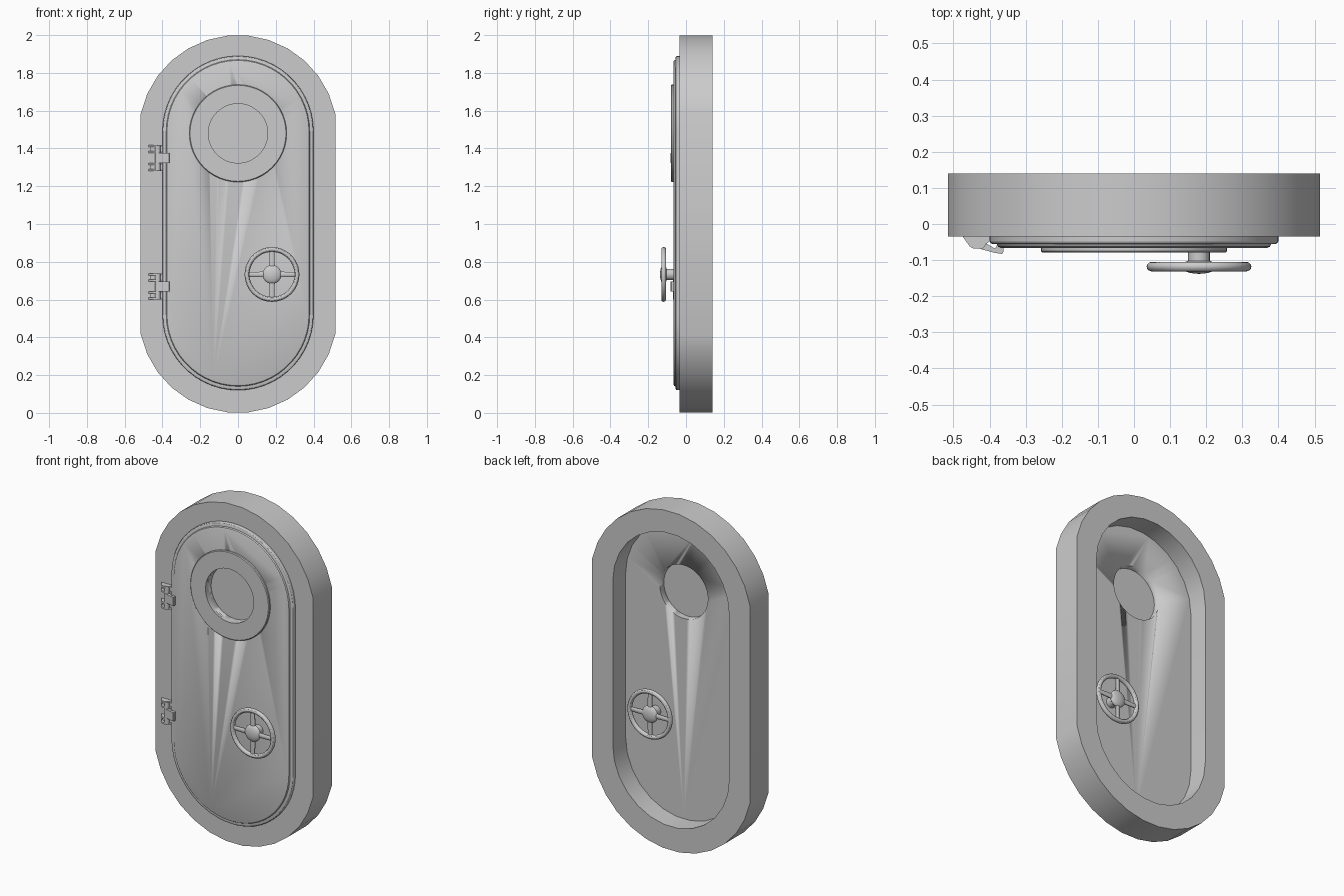
import bpy, bmesh, math
from mathutils import Matrix, Vector

if "Cube" in bpy.data.objects:
    bpy.data.objects.remove(bpy.data.objects["Cube"])

steel = bpy.data.materials.new("grey_steel")
steel.diffuse_color = (0.6, 0.6, 0.6, 1)
steel.use_nodes = True
steel.node_tree.nodes["Principled BSDF"].inputs["Base Color"].default_value = steel.diffuse_color


def finish(name, bm, angle=30):
    bmesh.ops.recalc_face_normals(bm, faces=bm.faces)
    me = bpy.data.meshes.new(name)
    bm.to_mesh(me)
    bm.free()
    ob = bpy.data.objects.new(name, me)
    bpy.context.collection.objects.link(ob)
    me.materials.append(steel)
    bpy.ops.object.select_all(action='DESELECT')
    ob.select_set(True)
    bpy.context.view_layer.objects.active = ob
    bpy.ops.object.shade_smooth_by_angle(angle=math.radians(angle))
    return ob


def outline(hw, half_h, r, y, k, cz):
    """Rounded-end outline: two arcs of radius r clipped at half width hw."""
    a = math.acos(min(1, hw / r))
    arc = [a + (math.pi - 2 * a) * i / k for i in range(k + 1)]
    top = [Vector((r * math.cos(t), y, cz + half_h - r + r * math.sin(t))) for t in arc]
    return top + [Vector((-p.x, y, 2 * cz - p.z)) for p in top]


def loft(bm, rings, closed=False, caps=False):
    vs = [[bm.verts.new(p) for p in ring] for ring in rings]
    n = len(vs[0])
    pairs = list(zip(vs, vs[1:])) + ([(vs[-1], vs[0])] if closed else [])
    for a, b in pairs:
        for i in range(n):
            j = (i + 1) % n
            bm.faces.new((a[i], a[j], b[j], b[i]))
    if caps:
        bm.faces.new(vs[0])
        bm.faces.new(vs[-1])


def circle(x, z, r, y, n=48):
    return [Vector((x + r * math.cos(2 * math.pi * i / n), y,
                    z + r * math.sin(2 * math.pi * i / n))) for i in range(n)]


def turned(name, x, z, profile, closed=False, caps=False, n=48):
    bm = bmesh.new()
    loft(bm, [circle(x, z, r, y, n) for r, y in profile], closed, caps)
    return finish(name, bm)


def prism(bm, pts, z0, z1):
    """Plan-view (x, y) polygon extruded between two heights."""
    loft(bm, [[Vector((x, y, z)) for x, y in pts] for z in (z0, z1)], caps=True)


# Frame
bm = bmesh.new()
loft(bm, [outline(0.515, 1.0, 0.527, -0.035, 13, 1.0),
          outline(0.515, 1.0, 0.527, 0.14, 13, 1.0),
          outline(0.38, 0.865, 0.38, 0.14, 13, 1.005),
          outline(0.38, 0.865, 0.38, -0.035, 13, 1.005)], closed=True)
finish("frame", bm)

# Door slab with a stepped, rounded rim overlapping the frame
bm = bmesh.new()
section = [(0.02, 0.02), (0.02, -0.034), (0, -0.034), (0, -0.048), (0.003, -0.053),
           (0.009, -0.056), (0.02, -0.056), (0.024, -0.063), (0.031, -0.066)]
loft(bm, [outline(0.4 - d, 0.885 - d, 0.4 - d, y, 26, 1.005) for d, y in section], caps=True)
door = finish("door", bm)

# Round window opening
WZ = 1.48
cutter = turned("window_cutter", 0, WZ, [(0.157, -0.2), (0.157, 0.2)], caps=True)
mod = door.modifiers.new("window_opening", 'BOOLEAN')
mod.object = cutter
mod.solver = 'EXACT'
bpy.ops.object.select_all(action='DESELECT')
bpy.context.view_layer.objects.active = door
door.select_set(True)
bpy.ops.object.modifier_apply(modifier=mod.name)
bpy.data.objects.remove(cutter)

turned("window_ring", 0, WZ, [(0.157, -0.05), (0.258, -0.05), (0.258, -0.075),
                              (0.254, -0.079), (0.157, -0.079)], closed=True)
turned("window_pane", 0, WZ, [(0.16, -0.026), (0.16, -0.018)], caps=True)

# Handwheels on both sides of the door
WX, HZ = 0.18, 0.733
for side, y0, s in (("front", -0.118, -1), ("back", 0.078, 1)):
    ring = [(0.132 + 0.013 * math.cos(t), y0 + 0.013 * math.sin(t))
            for t in [2 * math.pi * i / 12 for i in range(12)]]
    turned(side + "_wheel_rim", WX, HZ, ring, closed=True)
    turned(side + "_wheel_shaft", WX, HZ,
           [(0.03, y0 - s * 0.075), (0.03, y0)], caps=True, n=24)
    bm = bmesh.new()
    bmesh.ops.create_uvsphere(bm, u_segments=24, v_segments=12, radius=0.05,
                              matrix=Matrix.Translation((WX, y0, HZ)) @ Matrix.Diagonal((1, 0.4, 1, 1)))
    finish(side + "_wheel_hub", bm)
    bm = bmesh.new()
    for i in range(4):
        m = (Matrix.Translation((WX, y0, HZ)) @ Matrix.Rotation(i * math.pi / 2, 4, 'Y')
             @ Matrix.Translation((0, 0, 0.08)) @ Matrix.Diagonal((1, 0.55, 1, 1)))
        bmesh.ops.create_cone(bm, cap_ends=True, segments=10, radius1=0.016, radius2=0.013,
                              depth=0.1, matrix=m)
    finish(side + "_wheel_spokes", bm)

# Hinges: slotted ears on the frame, pin, and strap reaching onto the door
ear = [(-0.478, -0.03), (-0.455, -0.062), (-0.445, -0.068), (-0.43, -0.068), (-0.395, -0.045), (-0.395, -0.03)]
strap = [(-0.437, -0.06), (-0.43, -0.068), (-0.385, -0.08), (-0.366, -0.083), (-0.362, -0.078),
         (-0.362, -0.06), (-0.38, -0.06), (-0.385, -0.068), (-0.425, -0.045)]
base = [(-0.462, -0.03), (-0.462, -0.046), (-0.4, -0.046), (-0.4, -0.03)]
for label, cz in (("upper", 1.349), ("lower", 0.669)):
    bm = bmesh.new()
    for s in (-1, 1):
        for a, b in ((0.027, 0.037), (0.058, 0.068)):
            prism(bm, ear, cz + s * a, cz + s * b)
        prism(bm, base, cz + s * 0.03, cz + s * 0.065)
    finish(label + "_hinge_ears", bm)
    bm = bmesh.new()
    prism(bm, strap, cz - 0.026, cz + 0.026)
    finish(label + "_hinge_strap", bm)
    bm = bmesh.new()
    bmesh.ops.create_cone(bm, cap_ends=True, segments=16, radius1=0.014, radius2=0.014,
                          depth=0.13, matrix=Matrix.Translation((-0.425, -0.055, cz)))
    finish(label + "_hinge_pin", bm)
